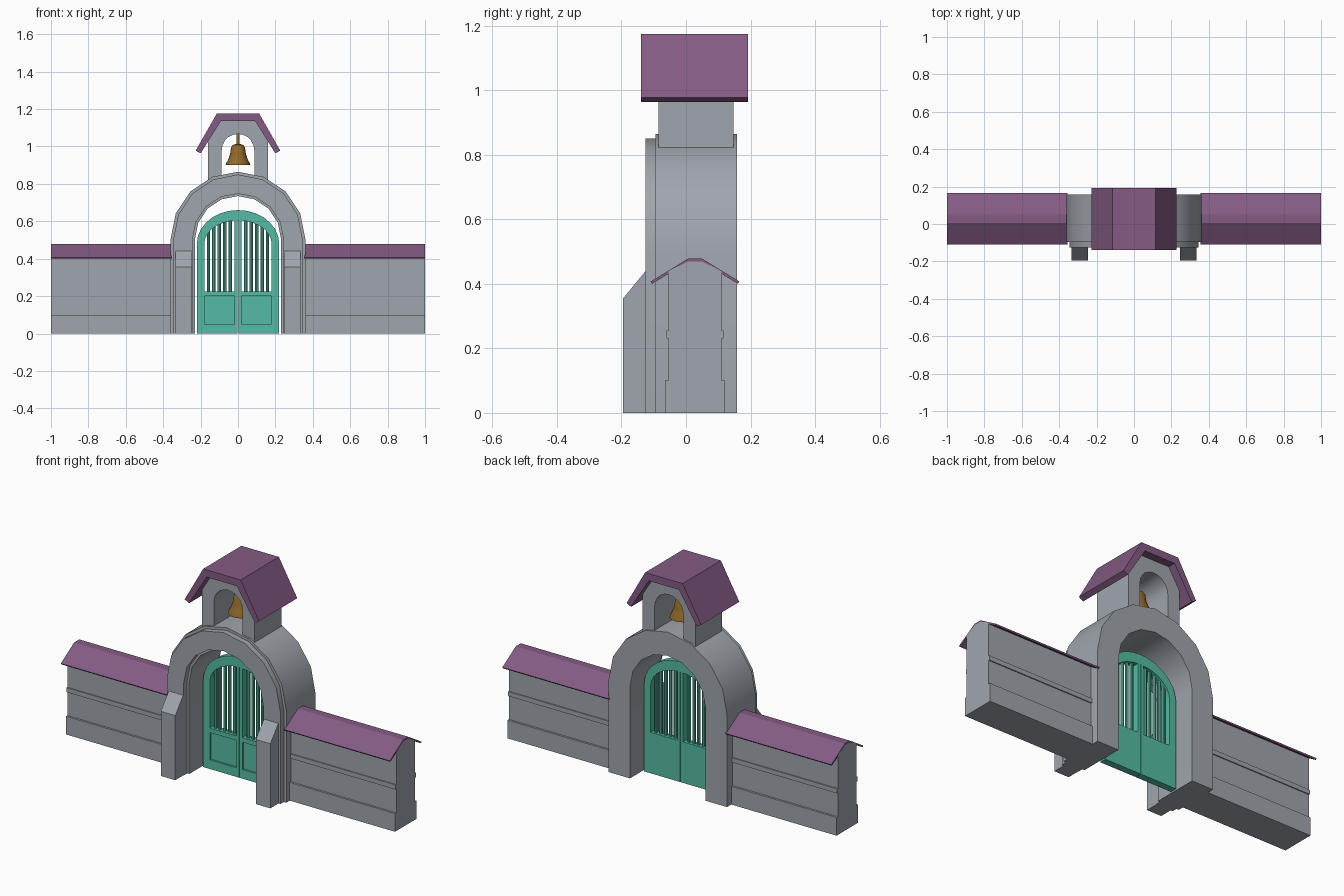
import bpy, bmesh, math

if "Cube" in bpy.data.objects:
    bpy.data.objects.remove(bpy.data.objects["Cube"])


def material(name, rgb):
    m = bpy.data.materials.new(name)
    m.use_nodes = True
    m.diffuse_color = (*rgb, 1)
    m.node_tree.nodes["Principled BSDF"].inputs["Base Color"].default_value = (*rgb, 1)
    return m


STONE = material("grey stone", (0.35, 0.38, 0.42))
TILE = material("purple tile", (0.23, 0.105, 0.23))
PAINT = material("teal paint", (0.09, 0.50, 0.37))
BRONZE = material("bronze", (0.28, 0.14, 0.02))


def finish(name, bm, mat, smooth=False):
    bmesh.ops.recalc_face_normals(bm, faces=bm.faces)
    me = bpy.data.meshes.new(name)
    bm.to_mesh(me)
    bm.free()
    me.materials.append(mat)
    ob = bpy.data.objects.new(name, me)
    bpy.context.collection.objects.link(ob)
    if smooth:
        bpy.ops.object.select_all(action="DESELECT")
        ob.select_set(True)
        bpy.context.view_layer.objects.active = ob
        bpy.ops.object.shade_smooth_by_angle(angle=math.radians(30))
    return ob


def prism(name, profile, axis, lo, hi, mat, smooth=False):
    """Extrude an (x,z) profile along y, or a (y,z) profile along x."""
    bm = bmesh.new()
    place = (lambda a, b: (a, lo, b)) if axis == "y" else (lambda a, b: (lo, a, b))
    face = bm.faces.new([bm.verts.new(place(a, b)) for a, b in profile])
    out = bmesh.ops.extrude_face_region(bm, geom=[face])
    vec = (0, hi - lo, 0) if axis == "y" else (hi - lo, 0, 0)
    bmesh.ops.translate(bm, vec=vec,
                        verts=[v for v in out["geom"] if isinstance(v, bmesh.types.BMVert)])
    return finish(name, bm, mat, smooth)


def box(name, x, y, z, mat):
    pts = [(x[0], z[0]), (x[1], z[0]), (x[1], z[1]), (x[0], z[1])]
    return prism(name, pts, "y", y[0], y[1], mat)


def arch(rx, rz, spring, base, n):
    """Open outline of an arch from right foot to left foot."""
    top = [(rx * math.cos(math.pi * i / n), spring + rz * math.sin(math.pi * i / n))
           for i in range(n + 1)]
    return [(rx, base)] + top + [(-rx, base)]


def ring(outer, inner):
    return outer + inner[::-1]


def mirrored(half):
    return half + [(-a, b) for a, b in half[::-1]]


# Gateway arch and its slimmer front moulding
SPRING = 0.505
prism("gate_arch", ring(arch(0.36, 0.36, SPRING, 0, 8), arch(0.23, 0.23, SPRING, 0, 8)),
      "y", -0.095, 0.158, STONE, True)
prism("arch_moulding", ring(arch(0.345, 0.345, SPRING, 0, 8), arch(0.243, 0.243, SPRING, 0, 8)),
      "y", -0.125, -0.095, STONE, True)

# Side walls with plinth and belt, tiled coping, and sloped buttresses
MID = 0.028
wall_half = [(0.093, 0), (0.093, 0.10), (0.082, 0.10), (0.082, 0.23), (0.088, 0.23),
             (0.088, 0.255), (0.082, 0.255), (0.082, 0.44), (0.02, 0.47)]
coping_half = [(0.133, 0.40), (0.138, 0.407), (0.022, 0.478)]
coping_under = [(-0.022, 0.468), (0.022, 0.468)]
buttress = [(-0.195, 0), (-0.10, 0), (-0.10, 0.44), (-0.125, 0.44), (-0.195, 0.355)]
for side, s in (("left", 1), ("right", -1)):
    prism(side + "_wall", [(MID + a, b) for a, b in mirrored(wall_half)], "x",
          s * 0.34, s * 1.0, STONE)
    prism(side + "_wall_coping", [(MID + a, b) for a, b in mirrored(coping_half) + coping_under],
          "x", s * 0.355, s * 1.0, TILE)
    prism(side + "_buttress", buttress, "x", s * 0.245, s * 0.333, STONE)

# Bell turret with arched opening and roof
turret = [(0.16, 0.80), (0.16, 1.03), (0.092, 1.14)]
prism("bell_turret", ring(mirrored(turret), arch(0.087, 0.087, 0.98, 0.80, 10)[::-1][::-1]),
      "y", -0.085, 0.148, STONE, True)
roof_out = [(0.226, 0.978), (0.114, 1.175)]
roof_in = [(0.200, 0.963), (0.092, 1.135)]
prism("turret_roof", ring(mirrored(roof_out), mirrored(roof_in)), "y", -0.14, 0.192, TILE)

# Bell, turned from a profile, with its hanger
bell = [(0, 0.90), (0.066, 0.90), (0.064, 0.91), (0.052, 0.93), (0.042, 0.96),
        (0.037, 0.995), (0.028, 1.008), (0.009, 1.014), (0.009, 1.068), (0, 1.068)]
bm = bmesh.new()
verts = [bm.verts.new((r, MID, z)) for r, z in bell]
edges = [bm.edges.new(pair) for pair in zip(verts, verts[1:])]
bmesh.ops.spin(bm, geom=verts + edges, cent=(0, MID, 0), axis=(0, 0, 1),
               angle=math.tau, steps=20)
bmesh.ops.remove_doubles(bm, verts=bm.verts, dist=0.0005)
finish("bell", bm, BRONZE, True)

# Gate: arched surround, then two mirrored leaves
FRONT, BACK = 0.012, 0.05
LEAF = 0.48
prism("gate_surround", ring(arch(0.22, 0.18, LEAF, 0, 14), arch(0.18, 0.125, LEAF, 0, 14)),
      "y", FRONT, BACK, PAINT, True)
for side, s in (("left", 1), ("right", -1)):
    stile, rail = (s * 0.0015, s * 0.018), (s * 0.018, s * 0.18)
    box(side + "_gate_stile", stile, (FRONT, BACK), (0, 0.606), PAINT)
    box(side + "_gate_bottom_rail", rail, (FRONT, BACK), (0, 0.05), PAINT)
    box(side + "_gate_middle_rail", rail, (FRONT, BACK), (0.20, 0.225), PAINT)
    box(side + "_gate_panel", rail, (FRONT + 0.01, BACK), (0.05, 0.20), PAINT)
    # Upright bars reaching the curved head
    for i in range(5):
        x = 0.042 + 0.029 * i
        top = LEAF + 0.125 * math.sqrt(1 - (x / 0.18) ** 2) + 0.01
        bpy.ops.mesh.primitive_cylinder_add(vertices=8, radius=0.009, depth=top - 0.22,
                                            location=(s * x, 0.031, (top + 0.22) / 2))
        bar = bpy.context.object
        bar.name = f"{side}_gate_bar_{i + 1}"
        bar.data.materials.append(PAINT)
